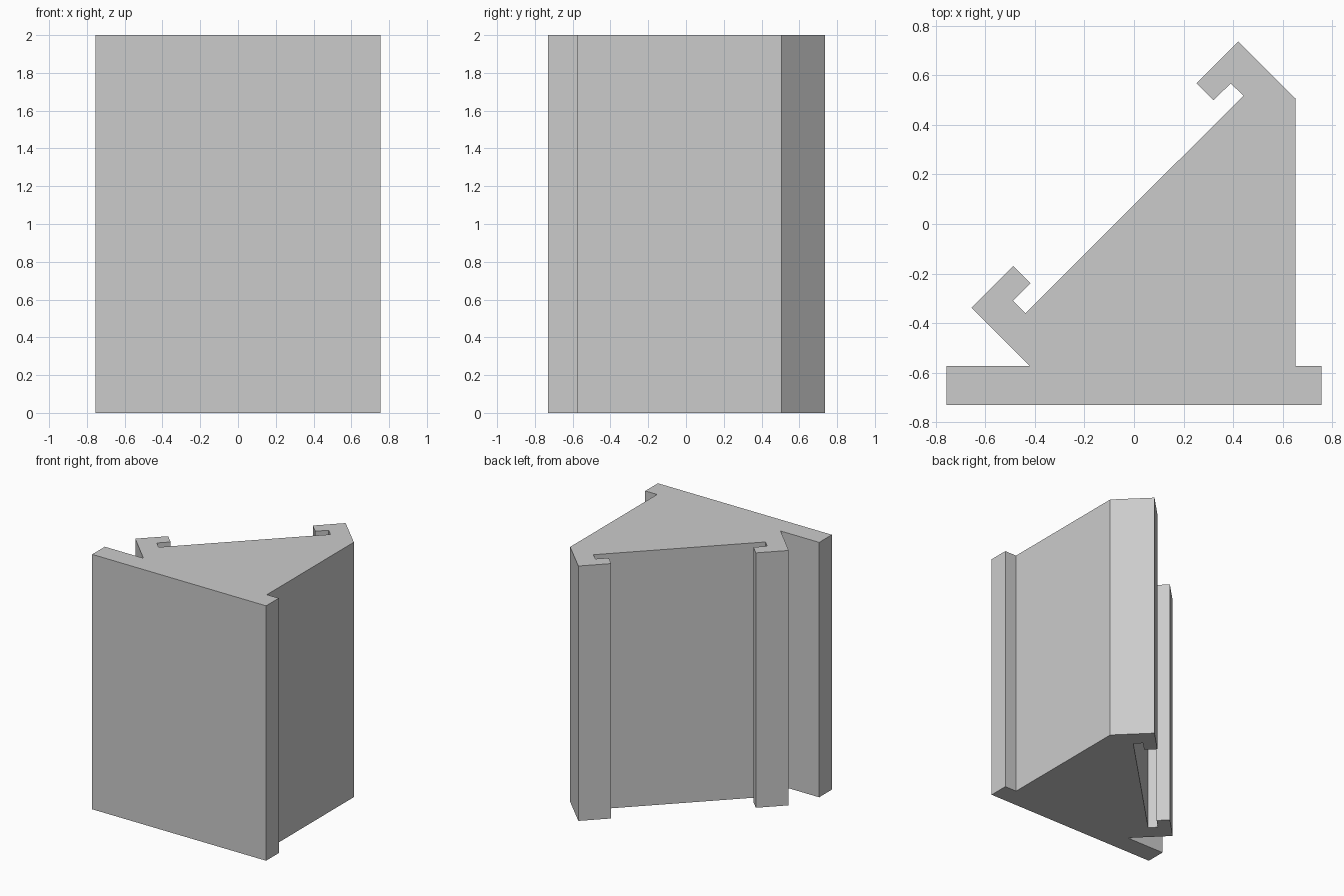
import bpy
import bmesh

cube = bpy.data.objects.get("Cube")
if cube:
    bpy.data.objects.remove(cube, do_unlink=True)

HEIGHT = 2.0

# Single grey material
grey = bpy.data.materials.new("light_grey")
grey.use_nodes = True
colour = (0.6, 0.6, 0.6, 1)
grey.diffuse_color = colour
grey.node_tree.nodes["Principled BSDF"].inputs["Base Color"].default_value = colour


def extrude_profile(name, points):
    """Extrude a closed plan outline (counter-clockwise) up to HEIGHT."""
    bm = bmesh.new()
    base = bm.faces.new([bm.verts.new((x, y, 0)) for x, y in points])
    result = bmesh.ops.extrude_face_region(bm, geom=[base], use_keep_orig=True)
    top = [v for v in result["geom"] if isinstance(v, bmesh.types.BMVert)]
    bmesh.ops.translate(bm, verts=top, vec=(0, 0, HEIGHT))
    bmesh.ops.recalc_face_normals(bm, faces=bm.faces)
    mesh = bpy.data.meshes.new(name)
    bm.to_mesh(mesh)
    bm.free()
    mesh.materials.append(grey)
    obj = bpy.data.objects.new(name, mesh)
    bpy.context.collection.objects.link(obj)
    return obj


# Outline pieces, counter-clockwise in plan
flange = [(-0.755, -0.73), (0.755, -0.73), (0.755, -0.573), (0.652, -0.573)]
back_hook = [(0.652, 0.505), (0.42, 0.735), (0.252, 0.567), (0.321, 0.499),
             (0.39, 0.567), (0.441, 0.517)]
side_hook = [(-0.438, -0.36), (-0.488, -0.309), (-0.418, -0.239),
             (-0.487, -0.17), (-0.655, -0.338), (-0.42, -0.573)]
flange_end = [(-0.755, -0.573)]

extrude_profile("angled_bracket", flange + back_hook + side_hook + flange_end)
